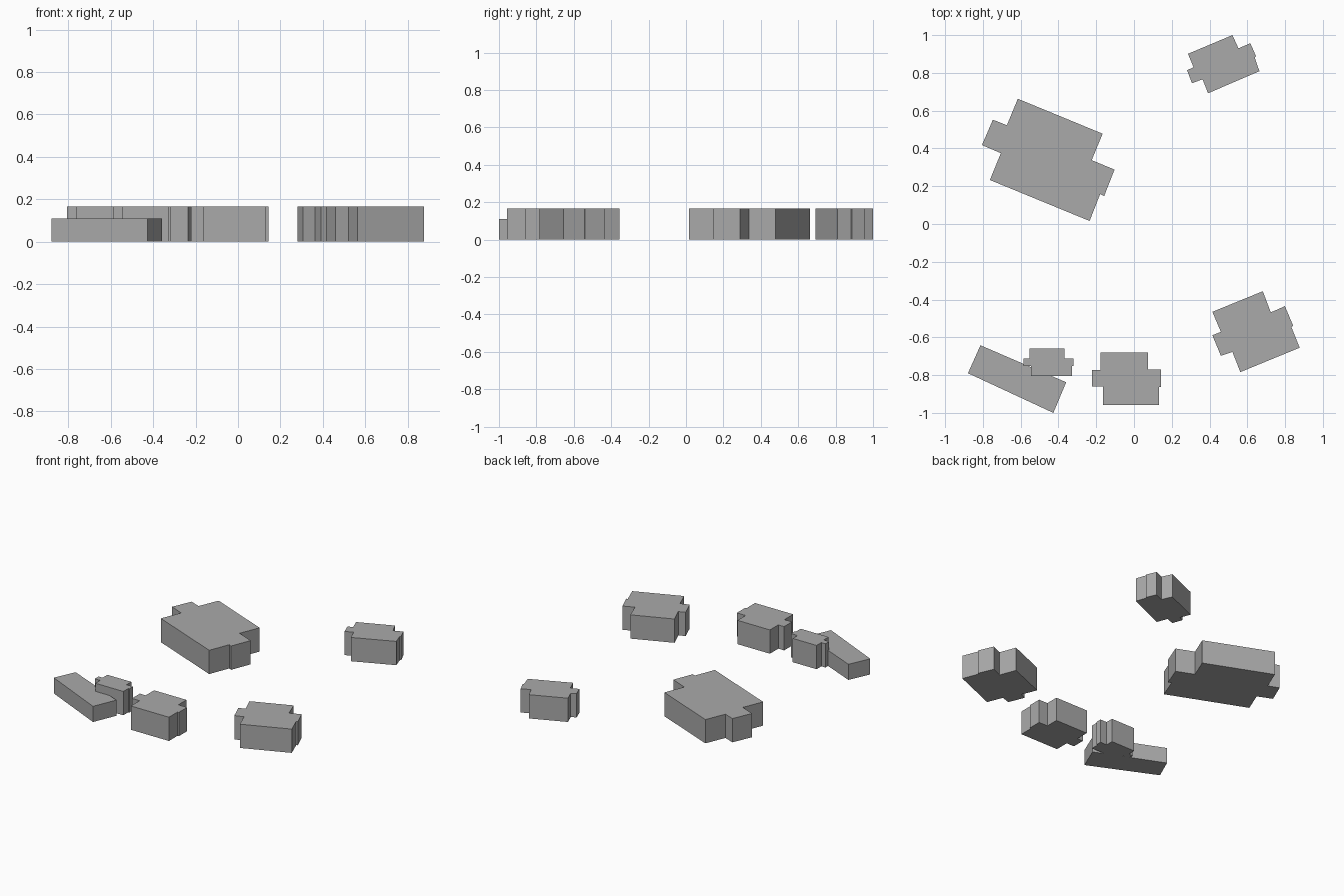
import bpy, bmesh

# one flat colour for all blocks
grey = bpy.data.materials.new("block grey")
grey.diffuse_color = (0.4, 0.4, 0.4, 1)


def block(name, outline, height):
    """Extrude a footprint outline up from the ground."""
    bm = bmesh.new()
    base = bm.faces.new([bm.verts.new((x, y, 0)) for x, y in outline])
    top = bmesh.ops.extrude_face_region(bm, geom=[base], use_keep_orig=True)["geom"]
    bmesh.ops.translate(bm, vec=(0, 0, height),
                        verts=[v for v in top if isinstance(v, bmesh.types.BMVert)])
    bmesh.ops.recalc_face_normals(bm, faces=bm.faces)
    mesh = bpy.data.meshes.new(name)
    bm.to_mesh(mesh)
    bm.free()
    mesh.materials.append(grey)
    bpy.context.collection.objects.link(bpy.data.objects.new(name, mesh))


TALL, LOW = 0.167, 0.11

# large hall with side wings
block("large_hall", [(-.615, .663), (-.166, .478), (-.224, .338), (-.103, .288),
                     (-.158, .148), (-.179, .159), (-.235, .016), (-.763, .233),
                     (-.705, .375), (-.805, .418), (-.747, .552), (-.673, .523)], TALL)

# turned houses on the right
block("back_house", [(.521, 1.0), (.553, .93), (.616, .957), (.646, .888),
                     (.639, .882), (.664, .809), (.392, .692), (.363, .766),
                     (.307, .745), (.281, .814), (.315, .83), (.286, .901)], TALL)
block("right_house", [(.682, -.356), (.724, -.468), (.799, -.435), (.843, -.539),
                      (.833, -.544), (.877, -.655), (.563, -.784), (.521, -.677),
                      (.46, -.698), (.415, -.589), (.46, -.571), (.415, -.465)], TALL)

# straight houses at the front
block("front_house", [(-.177, -.679), (.075, -.679), (.075, -.769), (.143, -.769),
                      (.143, -.862), (.133, -.862), (.133, -.957), (-.163, -.957),
                      (-.163, -.86), (-.222, -.86), (-.222, -.772), (-.177, -.772)], TALL)
block("small_house", [(-.554, -.658), (-.369, -.658), (-.369, -.711), (-.319, -.711),
                      (-.319, -.751), (-.327, -.751), (-.327, -.806), (-.544, -.806),
                      (-.544, -.753), (-.586, -.753), (-.586, -.711), (-.554, -.711)], TALL)

# low long shed
block("long_shed", [(-.813, -.642), (-.879, -.79), (-.427, -1.0), (-.359, -.838)], LOW)
